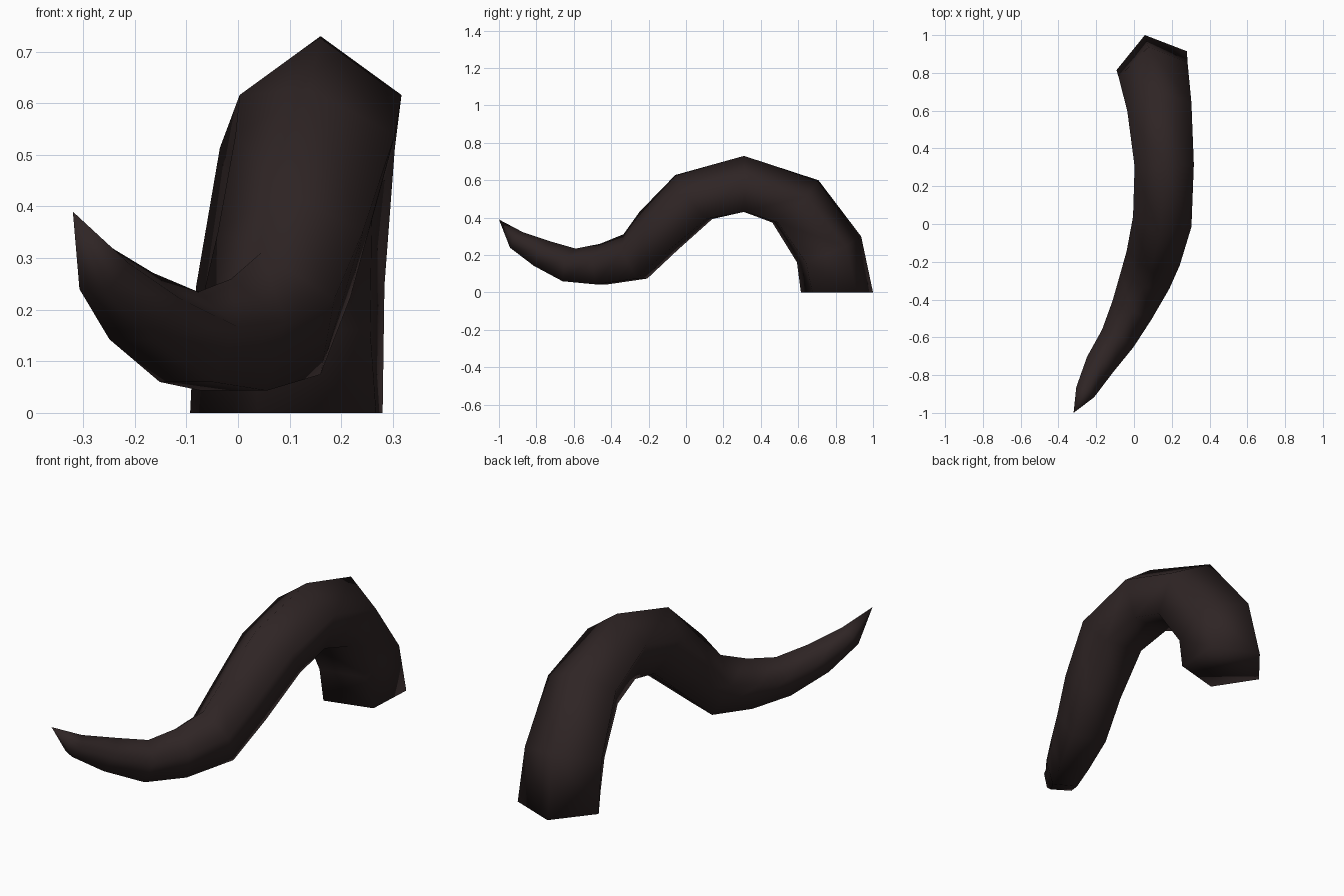
import bpy
import bmesh
from math import radians, sin, cos, pi
from mathutils import Vector

cube = bpy.data.objects.get("Cube")
if cube:
    bpy.data.objects.remove(cube, do_unlink=True)

SIDES = 5

# Cross-sections from base to tip: centre x, y, z, radius, backward lean, heading
SECTIONS = [
    (.11, .804, 0, .203, 90, 15),
    (.113, .76, .223, .196, 67, 12),
    (.14, .58, .475, .18, 46, 8),
    (.16, .31, .565, .165, 0, 2),
    (.155, .043, .498, .165, -38, -10),
    (.11, -.15, .317, .153, -42, -15),
    (.065, -.28, .18, .143, -24, -20),
    (-.01, -.455, .14, .12, -3, -26),
    (-.09, -.613, .138, .1, 15, -29),
    (-.188, -.757, .2, .084, 32, -32),
    (-.264, -.9, .276, .057, 38, -30),
]
TIP = (-.32, -1, .39)


def make_material(name, color):
    mat = bpy.data.materials.new(name)
    mat.use_nodes = True
    mat.diffuse_color = color
    bsdf = next(n for n in mat.node_tree.nodes if n.type == 'BSDF_PRINCIPLED')
    bsdf.inputs["Base Color"].default_value = color
    bsdf.inputs["Roughness"].default_value = 0.8
    return mat


def make_ring(bm, x, y, z, radius, lean, heading):
    """Add one regular polygon with a corner pointing along its own up axis."""
    lean, heading = radians(lean), radians(heading)
    side = Vector((cos(heading), sin(heading), 0))
    back = Vector((-sin(heading), cos(heading), 0))
    up = back * sin(lean) + Vector((0, 0, cos(lean)))
    ring = []
    for i in range(SIDES):
        angle = 2 * pi * i / SIDES
        offset = up * cos(angle) + side * sin(angle)
        ring.append(bm.verts.new(Vector((x, y, z)) + offset * radius))
    return ring


# Tentacle: bridge neighbouring sections, close the base, draw the end to a point
bm = bmesh.new()
rings = [make_ring(bm, *section) for section in SECTIONS]
for lower, upper in zip(rings, rings[1:]):
    for i in range(SIDES):
        j = (i + 1) % SIDES
        bm.faces.new((lower[i], lower[j], upper[j], upper[i]))
tip = bm.verts.new(TIP)
for i in range(SIDES):
    bm.faces.new((rings[-1][i], rings[-1][(i + 1) % SIDES], tip))
bm.faces.new(rings[0])
bmesh.ops.recalc_face_normals(bm, faces=bm.faces)
for face in bm.faces:
    face.smooth = True

mesh = bpy.data.meshes.new("tentacle")
bm.to_mesh(mesh)
bm.free()
mesh.materials.append(make_material("dark brown skin", (.028, .018, .018, 1)))
tentacle = bpy.data.objects.new("tentacle", mesh)
bpy.context.collection.objects.link(tentacle)
